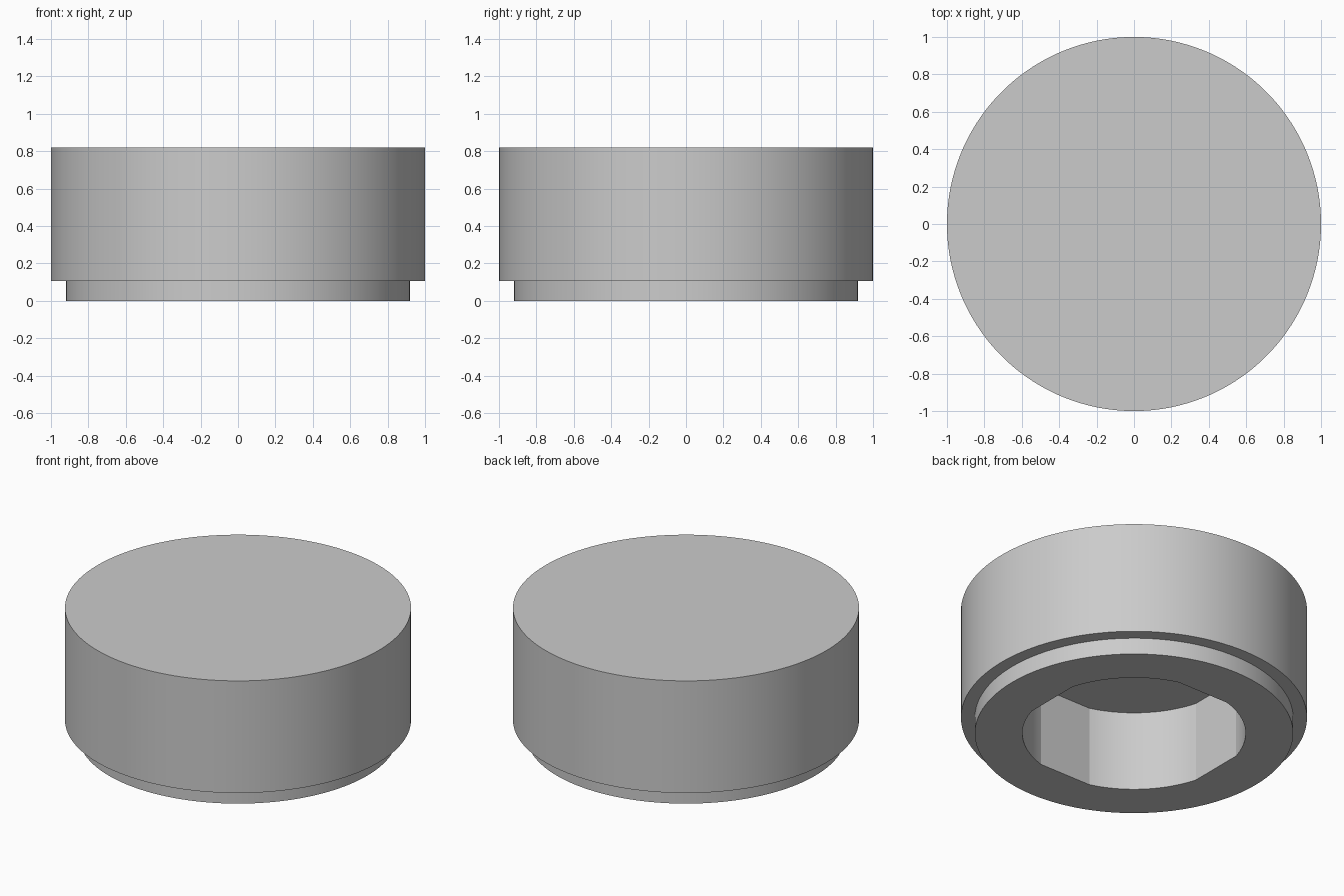
import bpy, bmesh
from math import cos, radians, tau

cube = bpy.data.objects.get("Cube")
if cube:
    bpy.data.objects.remove(cube, do_unlink=True)

SEGMENTS = 132
QUARTER = SEGMENTS // 4
FLAT_HALF = 6                      # segments on each side of a flat's middle
STEP = tau / SEGMENTS

grey = bpy.data.materials.new("plain_grey")
grey.use_nodes = True
colour = (0.6, 0.6, 0.6, 1)
grey.diffuse_color = colour
grey.node_tree.nodes["Principled BSDF"].inputs["Base Color"].default_value = colour


def round_outline(radius):
    return lambda i: radius


def socket_outline(radius):
    """Circle with four flats facing the axes."""
    def at(i):
        offset = (i + QUARTER // 2) % QUARTER - QUARTER // 2
        if abs(offset) >= FLAT_HALF:
            return radius
        return radius * cos(FLAT_HALF * STEP) / cos(offset * STEP)
    return at


def ring(bm, outline, z):
    verts = []
    for i in range(SEGMENTS):
        r = outline(i)
        verts.append(bm.verts.new((r * cos(i * STEP), r * cos(i * STEP - tau / 4), z)))
    return verts


# Sections from the socket ceiling, out under the rim and up to the top
sections = [
    (socket_outline(0.645), 0.51),
    (socket_outline(0.645), 0.0),
    (round_outline(0.92), 0.0),
    (round_outline(0.92), 0.105),
    (round_outline(1.0), 0.105),
    (round_outline(1.0), 0.82),
]

bm = bmesh.new()
rings = [ring(bm, outline, z) for outline, z in sections]
for a, b in zip(rings, rings[1:]):
    for i in range(SEGMENTS):
        j = (i + 1) % SEGMENTS
        bm.faces.new((a[i], a[j], b[j], b[i]))
bm.faces.new(rings[0][::-1])       # socket ceiling
bm.faces.new(rings[-1])            # top
bmesh.ops.recalc_face_normals(bm, faces=bm.faces)

mesh = bpy.data.meshes.new("stepped_cap")
bm.to_mesh(mesh)
bm.free()
mesh.materials.append(grey)
cap = bpy.data.objects.new("stepped_cap", mesh)
bpy.context.collection.objects.link(cap)

bpy.ops.object.select_all(action="DESELECT")
cap.select_set(True)
bpy.context.view_layer.objects.active = cap
bpy.ops.object.shade_smooth_by_angle(angle=radians(7))
